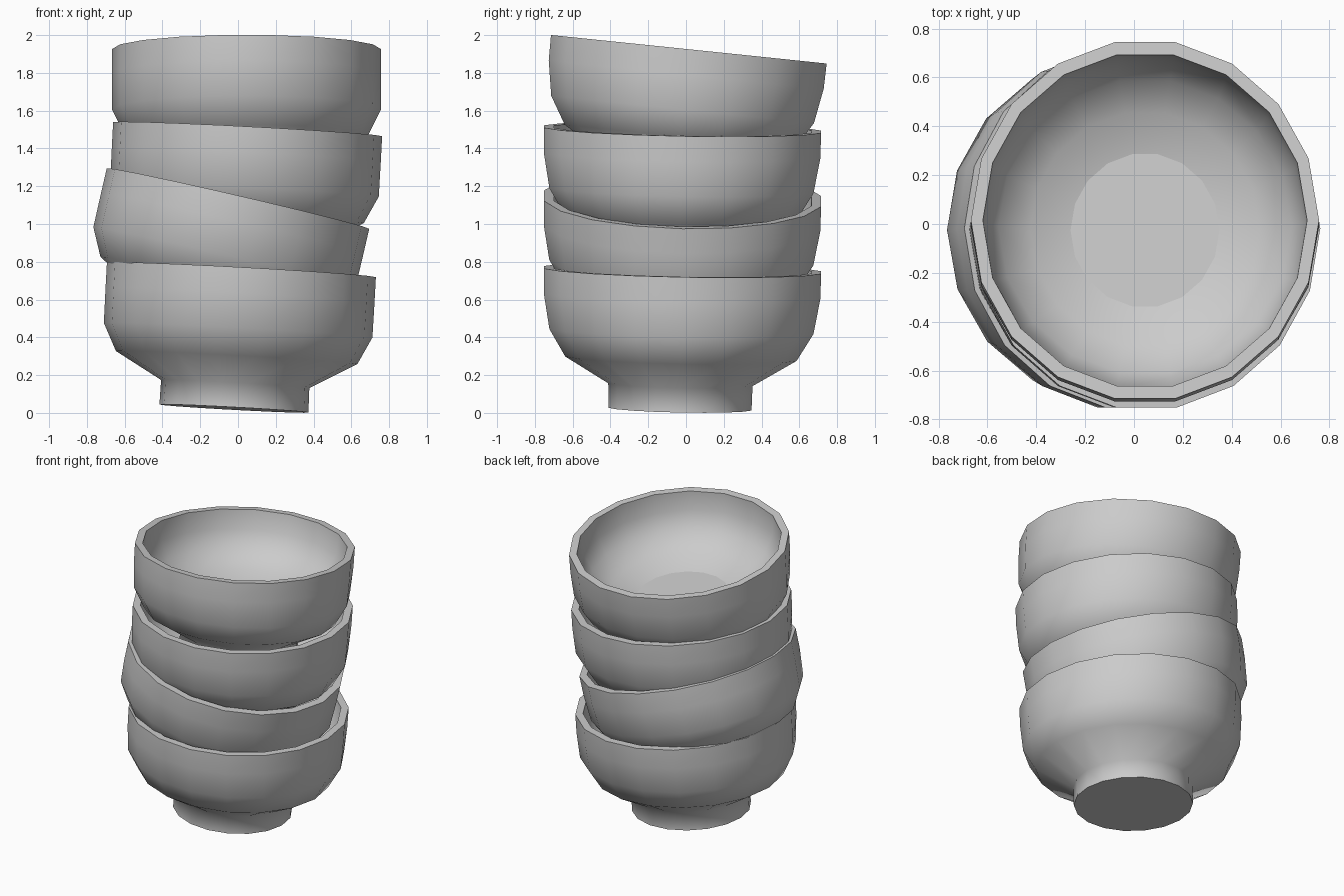
import bpy, bmesh
from math import sin, cos, pi, radians

if "Cube" in bpy.data.objects:
    bpy.data.objects.remove(bpy.data.objects["Cube"])

SIDES = 18
H = 0.735  # bowl height; mesh origin sits at the rim centre

# Profile rings: radius in x, radius in y, height above the foot
PROFILE = [
    (0.395, 0.385, 0.0), (0.393, 0.388, 0.13),          # foot
    (0.64, 0.622, 0.27), (0.712, 0.71, 0.415),          # outer wall
    (0.713, 0.743, 0.60), (0.713, 0.745, H),
    (0.664, 0.692, H), (0.655, 0.68, 0.60),             # rim and inner wall
    (0.60, 0.61, 0.48), (0.47, 0.485, 0.39),
    (0.305, 0.318, 0.34),                               # inner floor
]
RIM = 5  # band between the outer and inner rim, kept flat


def make_bowl_mesh():
    bm = bmesh.new()
    rings = []
    for rx, ry, z in PROFILE:
        rings.append([bm.verts.new((rx * cos(2 * pi * i / SIDES),
                                    ry * sin(2 * pi * i / SIDES), z - H))
                      for i in range(SIDES)])
    for k in range(len(rings) - 1):
        a, b = rings[k], rings[k + 1]
        for i in range(SIDES):
            j = (i + 1) % SIDES
            f = bm.faces.new((a[i], a[j], b[j], b[i]))
            f.smooth = k != RIM
    # flat underside and flat inner floor
    bm.faces.new(rings[0][::-1])
    bm.faces.new(rings[-1])
    bmesh.ops.recalc_face_normals(bm, faces=bm.faces[:])
    me = bpy.data.meshes.new("bowl")
    bm.to_mesh(me)
    bm.free()
    # crisp edges at rim, foot and floor
    flat = [set(p.edge_keys) for p in me.polygons if not p.use_smooth]
    keys = set().union(*flat)
    for e in me.edges:
        e.use_edge_sharp = e.key in keys
    return me


mesh = make_bowl_mesh()

# Stack: name, rim centre, tilt about x and y in degrees
STACK = [
    ("bottom_bowl", (0.018, -0.018, 0.757), -1.1, 3.1),
    ("lower_middle_bowl", (0.0, -0.018, 1.135), -1.2, 13.0),
    ("upper_middle_bowl", (0.051, -0.018, 1.502), -1.1, 3.0),
    ("top_bowl", (0.045, 0.015, 1.925), -5.9, 0.0),
]
for name, loc, tx, ty in STACK:
    ob = bpy.data.objects.new(name, mesh)
    ob.location = loc
    ob.rotation_euler = (radians(tx), radians(ty), 0)
    bpy.context.collection.objects.link(ob)
